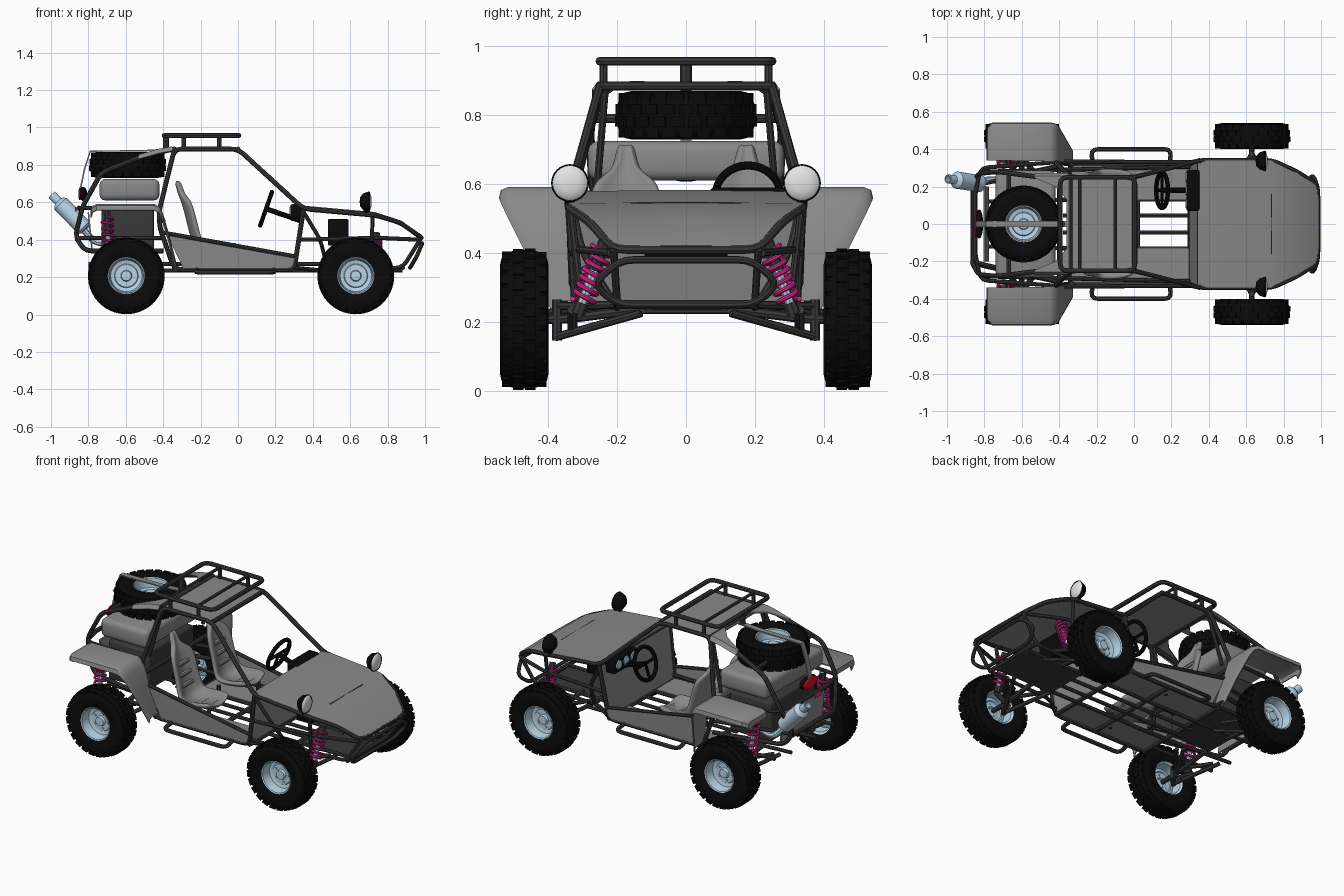
import bpy
import bmesh
from math import pi, cos, sin, radians
from mathutils import Vector, Matrix

if "Cube" in bpy.data.objects:
    bpy.data.objects.remove(bpy.data.objects["Cube"])
scene_objects = bpy.context.scene.collection.objects
built = []


def material(name, red, green, blue):
    mat = bpy.data.materials.new(name)
    mat.use_nodes = True
    mat.diffuse_color = (red, green, blue, 1)
    mat.node_tree.nodes["Principled BSDF"].inputs["Base Color"].default_value = (red, green, blue, 1)
    return mat


frame = material("dark_frame_grey", .04, .04, .04)
rubber = material("black_rubber", .003, .003, .003)
panel = material("panel_grey", .25, .25, .25)
steel = material("pale_blue_metal", .48, .66, .79)
coil = material("magenta_spring", .8, .02, .3)
lamp = material("white_lens", .78, .78, .78)
brake = material("red_lens", .7, .005, .02)


def register(name, data, mat):
    data.materials.append(mat)
    obj = bpy.data.objects.new(name, data)
    scene_objects.link(obj)
    built.append(obj)
    return obj


def from_bmesh(name, bm, mat, mirror=False):
    bmesh.ops.recalc_face_normals(bm, faces=bm.faces)
    mesh = bpy.data.meshes.new(name)
    bm.to_mesh(mesh)
    bm.free()
    obj = register(name, mesh, mat)
    if mirror:
        mod = obj.modifiers.new("mirror", "MIRROR")
        mod.use_axis = (False, True, False)
        mod.use_mirror_merge = False
    return obj


def rounded(points, radius, closed):
    """Replace each corner of a path by a short arc."""
    points = [Vector(p) for p in points]
    result = []
    for i, corner in enumerate(points):
        if not closed and i in (0, len(points) - 1):
            result.append(corner)
            continue
        before, after = points[i - 1] - corner, points[(i + 1) % len(points)] - corner
        a = corner + before.normalized() * min(radius, before.length * .45)
        b = corner + after.normalized() * min(radius, after.length * .45)
        for t in (0, .33, .67, 1):
            result.append(a.lerp(corner, t).lerp(corner.lerp(b, t), t))
    return result


def tube(name, *paths, r=.013, mat=frame, mirror=True, closed=False, bend=.04):
    curve = bpy.data.curves.new(name, "CURVE")
    curve.dimensions = "3D"
    curve.bevel_depth, curve.bevel_resolution = r, 2
    curve.use_fill_caps = True
    for path in paths:
        path = rounded(path, bend, closed) if bend else path
        for side in ((1, -1) if mirror else (1,)):
            spline = curve.splines.new("POLY")
            spline.points.add(len(path) - 1)
            spline.use_cyclic_u = closed
            for point, (x, y, z) in zip(spline.points, path):
                point.co = (x, y * side, z, 1)
    return register(name, curve, mat)


def sheet(name, rows, mat=panel, thick=.008, mirror=False, smooth=0):
    """Surface through rows of points, given thickness."""
    bm = bmesh.new()
    grid = [[bm.verts.new(p) for p in row] for row in rows]
    for low, high in zip(grid, grid[1:]):
        for i in range(len(low) - 1):
            bm.faces.new((low[i], low[i + 1], high[i + 1], high[i]))
    obj = from_bmesh(name, bm, mat, mirror)
    solid = obj.modifiers.new("thickness", "SOLIDIFY")
    solid.thickness, solid.offset = thick, 0
    if smooth:
        obj.modifiers.new("smooth", "SUBSURF").levels = smooth


def box(name, low, high, mat, bevel=.006):
    low, high = Vector(low), Vector(high)
    bm = bmesh.new()
    place = Matrix.Translation((low + high) / 2) @ Matrix.Diagonal((*(high - low), 1))
    bmesh.ops.create_cube(bm, size=1, matrix=place)
    bmesh.ops.bevel(bm, geom=bm.edges[:], offset=bevel, segments=3, affect="EDGES", profile=.5)
    from_bmesh(name, bm, mat)


def lathe(profile, steps=32):
    """Spin (radius, height) pairs around z."""
    bm = bmesh.new()
    verts = [bm.verts.new((radius, 0, height)) for radius, height in profile]
    edges = [bm.edges.new(pair) for pair in zip(verts, verts[1:])]
    bmesh.ops.spin(bm, geom=verts + edges, axis=(0, 0, 1), cent=(0, 0, 0), angle=2 * pi, steps=steps)
    bmesh.ops.remove_doubles(bm, verts=bm.verts[:], dist=.0004)
    return bm


def facing(origin, direction):
    return Matrix.Translation(origin) @ Vector(direction).to_track_quat("Z", "Y").to_matrix().to_4x4()


def turned(name, profile, mat, origin, direction, mirror=False):
    bm = lathe(profile)
    bm.transform(facing(origin, direction))
    from_bmesh(name, bm, mat, mirror)


# Wheels: rounded tyre with low staggered lugs, deep dished rim, bolts
half = [(.098, .058), (.12, .066), (.16, .07), (.178, .066), (.191, .054), (.199, .032), (.201, 0)]
tyre_profile = half + [(r, -h) for r, h in reversed(half[:-1])]
rim_profile = [(.1, -.06), (.09, -.05), (.086, 0), (.09, .045), (.094, .058), (.1, .06), (.098, .063),
               (.092, .06), (.084, .005), (.064, 0), (.06, .006), (.03, .006), (.026, .022), (0, .024)]


def wheel(name, origin, direction):
    tyre, rim = lathe(tyre_profile, 40), lathe(rim_profile)
    for row, height in enumerate((-.05, -.017, .017, .05)):
        shoulder = abs(height) > .04
        for i in range(24):
            spin = Matrix.Rotation(2 * pi * (i + row % 2 / 2) / 24, 4, "Z")
            offset = Matrix.Translation((.189 if shoulder else .198, 0, height))
            bmesh.ops.create_cube(tyre, size=1, matrix=spin @ offset @ Matrix.Diagonal((.014, .038, .03, 1)))
    for i in range(5):
        spin = Matrix.Rotation(2 * pi * i / 5, 4, "Z") @ Matrix.Translation((.045, 0, .008))
        bmesh.ops.create_cone(rim, cap_ends=True, segments=6, radius1=.006, radius2=.006, depth=.008, matrix=spin)
    for part, bm, mat in (("tyre", tyre, rubber), ("rim", rim, steel)):
        bm.transform(facing(origin, direction))
        from_bmesh(name + "_" + part, bm, mat)


for label, x in (("front", .63), ("rear", -.597)):
    for side, word in ((1, "far"), (-1, "near")):
        wheel(f"{label}_{word}", (x, .47 * side, .207), (0, side, 0))
wheel("spare", (-.59, 0, .8), (0, 0, 1))

# Main cage
tube("roof_and_pillars", [(-.42, .33, .56), (-.34, .25, .885), (0, .25, .885), (.35, .34, .565),
                          (.74, .34, .53), (.87, .28, .49), (.98, .21, .41), (.98, 0, .41)])
tube("door_pillar", [(-.42, .33, .56), (-.42, .33, .47), (-.34, .32, .24), (.3, .32, .24), (.35, .34, .56)])
tube("door_sill", [(-.41, .335, .44), (.31, .33, .31)], [(-.8, .28, .27), (.45, .31, .27)], r=.011)
tube("rear_hoop", [(-.34, .25, .885), (-.5, .25, .85), (-.73, .28, .76), (-.83, .27, .58), (-.87, .2, .42),
                   (-.82, .22, .34), (-.4, .31, .34)])
tube("rear_side_rail", [(-.42, .33, .57), (-.82, .3, .57), (-.85, .15, .57)], [(-.87, .2, .41), (-.4, .31, .41)],
     [(-.42, .26, .57), (-.345, .235, .87)], r=.011)
tube("front_lower_rail", [(.3, .32, .25), (.45, .2, .235), (.88, .2, .25), (.98, .21, .41)],
     [(.33, .33, .4), (.75, .31, .41), (.97, .22, .4)], [(.72, .335, .53), (.71, .3, .23)],
     [(.35, .335, .55), (.44, .3, .4), (.48, .2, .24)], r=.011)
tube("floor_rail", [(-.8, .12, .25), (-.38, .13, .235), (.5, .13, .235), (.88, .13, .24)],
     [(-.38, .045, .235), (.5, .045, .235)], r=.011)
for name, x, y, z in (("roof_front", 0, .25, .885), ("roof_rear", -.34, .25, .885), ("rear_upper", -.67, .27, .79),
                      ("dash", .35, .34, .565), ("tail", -.85, .17, .57), ("tail_lower", -.86, .2, .4),
                      ("seat", -.4, .33, .5), ("floor_rear", -.34, .32, .24), ("floor_mid", .02, .32, .235),
                      ("floor_front", .3, .32, .24), ("nose_rear", .5, .2, .235), ("nose_front", .88, .2, .25)):
    tube(name + "_crossbar", [(x, -y, z), (x, y, z)], mirror=False)

# Bumper, side steps, roof rack
tube("front_bumper", [(.985, -.19, .38), (.985, .19, .38), (.955, .27, .31), (.92, .2, .25), (.92, -.2, .25),
                      (.955, -.27, .31)], closed=True, mirror=False, r=.011)
tube("side_step", [(-.22, .32, .24), (-.23, .4, .225), (.2, .4, .225), (.19, .32, .24)], r=.012)
tube("rack_ring", [(-.395, -.25, .957), (.005, -.25, .957), (.005, .25, .957), (-.395, .25, .957)],
     closed=True, mirror=False)
for x in (-.29, -.1):
    tube("rack_post", [(x, .24, .89), (x, .24, .955)], r=.012)
    tube("rack_slat", [(x, -.25, .957), (x, .25, .957)], r=.009, mirror=False)
tube("rack_end_post", [(-.385, 0, .88), (-.385, 0, .955)], r=.017, mirror=False)
sheet("spare_strap", [[(x, -.016, z), (x, .016, z)] for x, z in
                      ((-.35, .885), (-.5, .876), (-.79, .873), (-.82, .78), (-.845, .66))], panel, .008)

# Body panels
sheet("roof_panel", [[(x, -.24, .885), (x, .24, .885)] for x in (-.36, 0)])
sheet("roof_gusset", [[(x, inner, z), (x, .255, z), (x, .27, z - .022)] for x, inner, z in
                      ((-.35, .12, .895), (-.42, .2, .883), (-.53, .245, .852))], mirror=True)
sheet("hood", [[(x, -w, z), (x, 0, z + .004), (x, w, z)] for x, z, w in
               ((.34, .575, .34), (.73, .54, .34), (.87, .495, .28), (.985, .415, .2))])
tube("hood_slot", [(.735, -.16, .543), (.735, .16, .543)], r=.004, mirror=False)
sheet("firewall", [[(.35, -.335, .56), (.35, .335, .56)], [(.3, -.315, .24), (.3, .315, .24)]])
sheet("side_panel", [[(-.38, .33, .43), (.305, .33, .31)], [(-.29, .325, .24), (.285, .325, .24)]], mirror=True)
sheet("floor_panel", [[(-.35, y, .245), (.3, y, .245)] for y in (.13, .32)], mirror=True)
sheet("rear_fender", [[(x, inner, z), (x, outer - .025, z), (x, outer - .005, z - .008), (x, outer, z - .03)]
                      for x, z, inner, outer in
                      ((-.785, .55, .34, .48), (-.78, .575, .34, .515), (-.755, .588, .34, .54),
                       (-.45, .588, .335, .54), (-.425, .575, .335, .535), (-.405, .54, .333, .52),
                       (-.37, .42, .33, .46), (-.33, .26, .31, .39))], mirror=True)
sheet("rear_panel", [[(-.8, -.2, .545), (-.8, .2, .545)], [(-.78, -.2, .34), (-.78, .2, .34)]])
sheet("nose_skid_plate", [[(x, -.13, .23), (x, .13, .23)] for x in (.5, .88)], frame)
box("rear_cushion", (-.74, -.285, .61), (-.42, .285, .725), panel, .03)

# Engine bay
box("engine", (-.73, -.22, .33), (-.45, .22, .57), frame, .015)
box("battery", (.48, -.12, .37), (.59, .12, .51), rubber)
tube("exhaust_pipe", [(-.6, .2, .4), (-.76, .24, .38), (-.84, .225, .47)], r=.018, mat=steel, mirror=False)
turned("muffler", [(0, 0), (.03, 0), (.045, .012), (.046, .19), (.034, .205), (.024, .21), (.024, .26), (.018, .26),
                   (.018, .21), (0, .21)], steel, (-.815, .215, .455), (-.68, .1, .7))

# Suspension: springs, dampers, arms, hubs
for label, low, high in (("front", (.73, .305, .245), (.74, .235, .435)), ("rear", (-.69, .36, .28), (-.7, .325, .55))):
    low, high = Vector(low), Vector(high)
    axis = high - low
    side = axis.cross((1, 0, 0)).normalized()
    front = axis.cross(side).normalized()
    turns, steps = 7, 14
    helix = [low + axis * (.06 + .82 * i / (turns * steps)) + side * .03 * cos(2 * pi * i / steps)
             + front * .03 * sin(2 * pi * i / steps) for i in range(turns * steps + 1)]
    tube(label + "_spring", helix, r=.0075, mat=coil, bend=0)
    tube(label + "_damper_rod", [low, high], r=.014, mat=steel)
    tube(label + "_damper_body", [low + axis * .55, high], r=.019)
    tube(label + "_damper_foot", [low - axis * .12, low + axis * .05], r=.02)
for label, x in (("front", .63), ("rear", -.6)):
    for reach in (-.13, .13):
        tube(label + "_wishbone", [(x + reach, .13, .225), (x, .38, .155)], [(x + reach, .19, .25), (x, .37, .245)],
             r=.012)
    tube(label + "_hub", [(x, .375, .145), (x, .375, .265)], r=.015)
    tube(label + "_axle", [(x, .1, .24), (x, .36, .207), (x, .47, .207)], r=.014)
    tube(label + "_spring_mount", [(x, .33, .17), (x + (.1 if x > 0 else -.1), .33, .235)], r=.015)

# Seats: curved shell with raised sides and padding ribs
spine = [(.01, .345, .1), (-.07, .325, .12), (-.18, .315, .12), (-.235, .36, .115), (-.26, .47, .1),
         (-.283, .56, .105), (-.295, .605, .085), (-.305, .635, .04), (-.315, .67, .03), (-.328, .715, .02)]
seat_rows = []
for i, (x, z, w) in enumerate(spine):
    ahead, behind = spine[min(i + 1, len(spine) - 1)], spine[max(i - 1, 0)]
    run = Vector((ahead[0] - behind[0], 0, ahead[1] - behind[1])).normalized()
    normal = Vector((run.z, 0, -run.x))
    seat_rows.append([Vector((x, .175 + w * s, z)) + normal * lift * w for s, lift in
                      ((-1, .4), (-.65, .2), (0, 0), (.65, .2), (1, .4))])
sheet("seat_shell", seat_rows, panel, .03, mirror=True, smooth=2)
for x, z in ((-.03, .347), (-.1, .337), (-.225, .42), (-.24, .48), (-.255, .54)):
    tube("seat_rib", [(x, .12, z), (x, .23, z)], r=.014, mat=panel)
tube("seat_mount", [(-.2, .1, .24), (-.2, .1, .31)], [(-.03, .24, .24), (-.03, .24, .33)])

# Steering and dash
hub, up = Vector((.15, .18, .565)), Vector((.33, 0, .94))
ring = [hub + Vector((0, cos(a), 0)) * .095 + up * sin(a) * .095 for a in [2 * pi * i / 32 for i in range(32)]]
tube("steering_wheel", ring, r=.012, mat=rubber, closed=True, mirror=False, bend=0)
tube("steering_spokes", *[[hub, ring[i]] for i in (0, 16, 24)], r=.009, mat=rubber, mirror=False)
tube("steering_column", [hub, (.34, .18, .5)], r=.014, mat=rubber, mirror=False)
box("instrument_pod", (.28, .07, .5), (.35, .29, .59), rubber, .012)
for y in (.11, .18, .25):
    turned("gauge", [(0, .005), (.024, .005), (.028, 0)], steel, (.28, y, .55), (-1, 0, 0))

# Lamps
turned("headlamp_shell", [(0, -.035), (.025, -.032), (.045, -.015), (.055, .015), (.052, .02)], rubber,
       (.685, .337, .603), (1, 0, 0), mirror=True)
turned("headlamp_lens", [(.051, .015), (.045, .022), (.025, .028), (0, .03)], lamp,
       (.685, .337, .603), (1, 0, 0), mirror=True)
tube("headlamp_stem", [(.685, .337, .53), (.685, .337, .56)], r=.014, mat=rubber)
for name, mat, x, size in (("tail_lamp_shell", rubber, -.828, (.022, .078, .038)),
                           ("tail_lamp_lens", brake, -.846, (.008, .07, .034))):
    bm = bmesh.new()
    bmesh.ops.create_uvsphere(bm, u_segments=20, v_segments=12, radius=1,
                              matrix=Matrix.Translation((x, 0, .645)) @ Matrix.Diagonal((*size, 1)))
    from_bmesh(name, bm, mat)
box("rear_reflector", (-.872, -.08, .55), (-.864, -.01, .575), coil, .003)

# Apply modifiers and shade
bpy.ops.object.select_all(action="DESELECT")
for obj in built:
    obj.select_set(True)
bpy.context.view_layer.objects.active = built[0]
bpy.ops.object.convert(target="MESH")
bpy.ops.object.shade_smooth_by_angle(angle=radians(35))
